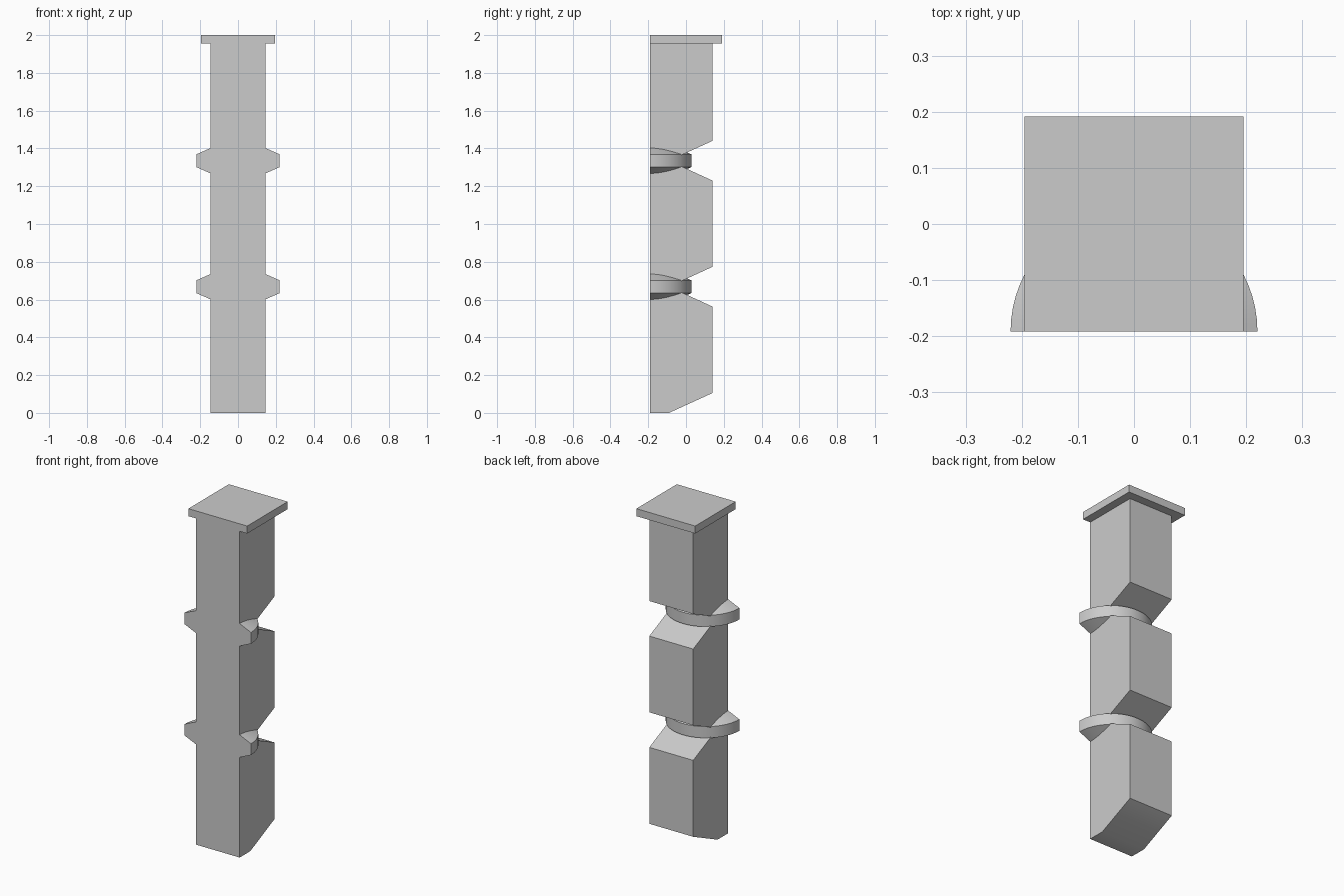
import bpy
import bmesh
from math import pi, cos, sin
from mathutils import Vector

cube = bpy.data.objects.get("Cube")
if cube:
    bpy.data.objects.remove(cube, do_unlink=True)

FRONT = -0.1915      # shared flat front plane
BACK = 0.14          # rear face of the shaft
NOTCH_Y = -0.09      # deepest point of the notches
HALF = 0.105         # half height of a notch opening
COLLARS = (0.668, 1.335)
HEIGHT = 2.0

grey = bpy.data.materials.new("plain grey")
grey.diffuse_color = (0.6, 0.6, 0.6, 1)
grey.use_nodes = True
grey.node_tree.nodes["Principled BSDF"].inputs["Base Color"].default_value = (0.6, 0.6, 0.6, 1)


def finish(name, bm):
    bmesh.ops.recalc_face_normals(bm, faces=bm.faces)
    mesh = bpy.data.meshes.new(name)
    bm.to_mesh(mesh)
    bm.free()
    mesh.materials.append(grey)
    obj = bpy.data.objects.new(name, mesh)
    bpy.context.collection.objects.link(obj)
    return obj


def prism(name, outline, push):
    """Extrude a flat outline along a vector."""
    bm = bmesh.new()
    face = bm.faces.new([bm.verts.new(p) for p in outline])
    moved = bmesh.ops.extrude_face_region(bm, geom=[face], use_keep_orig=True)["geom"]
    verts = [g for g in moved if isinstance(g, bmesh.types.BMVert)]
    bmesh.ops.translate(bm, verts=verts, vec=Vector(push))
    return finish(name, bm)


def collar(name, z, steps=32):
    """Half disc with conical top and bottom, cut flat at the front."""
    bm = bmesh.new()
    rows = []
    for r, h in ((0.1, 0.087), (0.22, 0.034), (0.22, -0.034), (0.1, -0.087)):
        rows.append([bm.verts.new((r * cos(pi * i / steps), FRONT + r * sin(pi * i / steps), z + h))
                     for i in range(steps + 1)])
    for a, b in zip(rows, rows[1:]):
        for i in range(steps):
            bm.faces.new((a[i], a[i + 1], b[i + 1], b[i]))
    bm.faces.new(rows[0])
    bm.faces.new(rows[-1])
    bm.faces.new([row[0] for row in rows] + [row[-1] for row in reversed(rows)])
    return finish(name, bm)


# Shaft: side profile with V notches and a bevelled foot
side = [(FRONT, 0), (NOTCH_Y, 0), (BACK, HALF)]
for z in COLLARS:
    side += [(BACK, z - HALF), (NOTCH_Y, z), (BACK, z + HALF)]
side += [(BACK, HEIGHT - 0.02), (FRONT, HEIGHT - 0.02)]
shaft = prism("notched_column", [(-0.146, y, z) for y, z in side], (0.291, 0, 0))

# Cap plate and collars
W = 0.195
cap = prism("cap_plate", [(-W, FRONT, 1.955), (W, FRONT, 1.955), (W, -FRONT, 1.955), (-W, -FRONT, 1.955)],
            (0, 0, HEIGHT - 1.955))
parts = [cap] + [collar("collar_" + n, z) for n, z in zip(("lower", "upper"), COLLARS)]

# Merge the parts so the front is one clean face
bpy.context.view_layer.objects.active = shaft
for part in parts:
    mod = shaft.modifiers.new("merge", 'BOOLEAN')
    mod.operation = 'UNION'
    mod.solver = 'EXACT'
    mod.object = part
    bpy.ops.object.modifier_apply(modifier=mod.name)
    bpy.data.objects.remove(part, do_unlink=True)

# Join coplanar pieces, then smooth the round collars
bm = bmesh.new()
bm.from_mesh(shaft.data)
bmesh.ops.remove_doubles(bm, verts=bm.verts, dist=0.0001)
bmesh.ops.dissolve_limit(bm, angle_limit=0.01, verts=bm.verts, edges=bm.edges)
bm.to_mesh(shaft.data)
bm.free()

bpy.ops.object.select_all(action='DESELECT')
shaft.select_set(True)
bpy.ops.object.shade_smooth_by_angle(angle=pi / 6)
